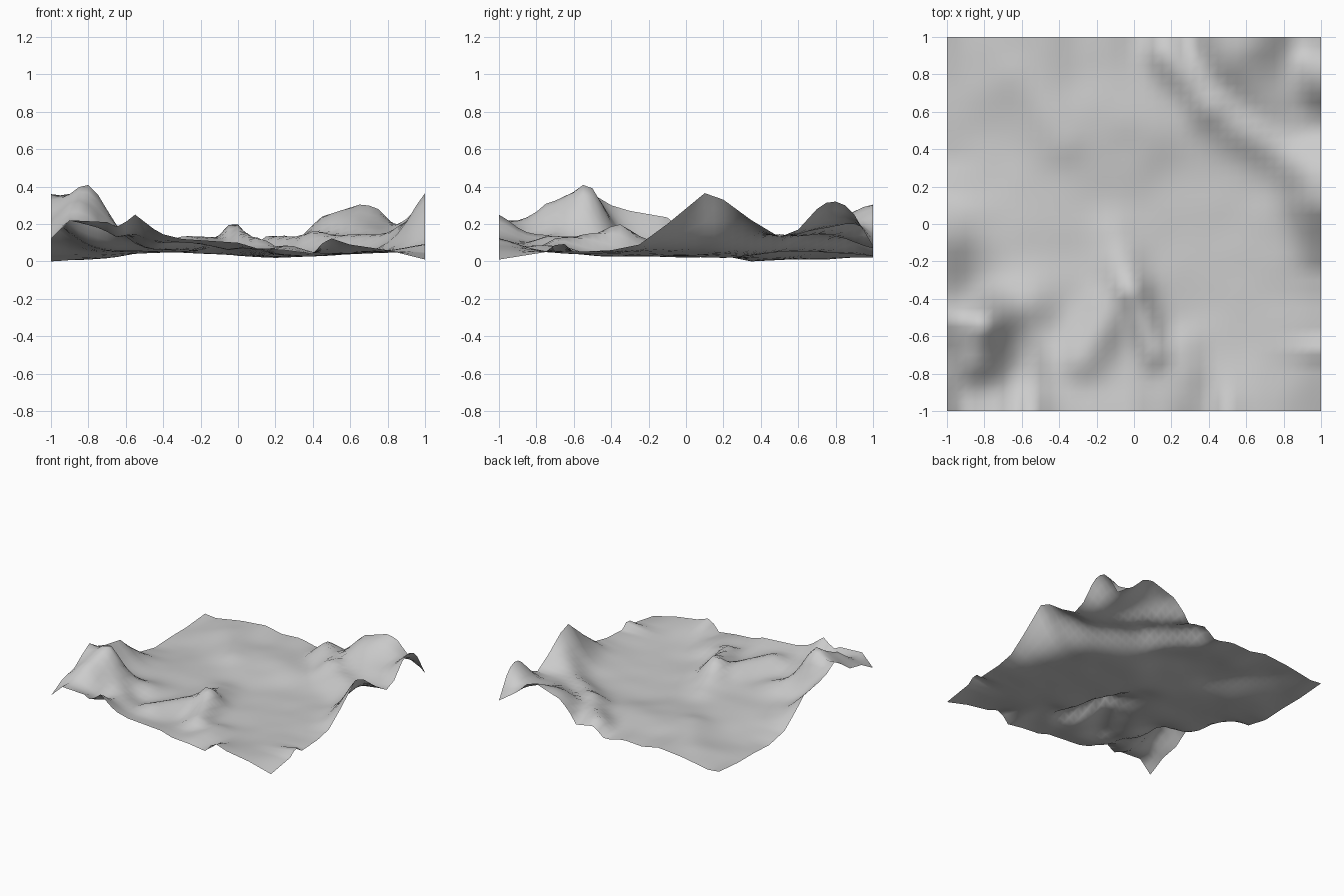
import bpy, bmesh, math
from mathutils import Vector, noise

if "Cube" in bpy.data.objects:
    bpy.data.objects.remove(bpy.data.objects["Cube"])

N = 40          # grid cells per side

# Edge height profiles: (position along edge, height)
SOUTH = [(-1, .12), (-.9, .22), (-.7, .21), (-.64, .18), (-.55, .25), (-.42, .15), (-.3, .12),
         (0, .10), (.1, .07), (.25, .06), (.4, .04), (.48, .13), (.6, .09), (.8, .06), (1, .01)]
NORTH = [(-1, .03), (-.9, .02), (-.67, .06), (-.45, .08), (-.3, .05), (-.13, .06), (.04, .02),
         (.14, .10), (.3, .07), (.36, .16), (.45, .24), (.67, .31), (.75, .28), (.84, .19), (1, .08)]
EAST = [(-1, .01), (-.75, .05), (-.67, .11), (-.6, .05), (-.4, .06), (-.25, .09), (-.1, .20),
        (.1, .365), (.2, .33), (.35, .22), (.5, .13), (.6, .17), (.7, .28), (.76, .32), (.83, .32),
        (.9, .25), (1, .08)]
WEST = [(-1, .12), (-.85, .20), (-.7, .23), (-.6, .30), (-.5, .36), (-.4, .30), (-.3, .27),
        (-.1, .235), (0, .15), (.15, .04), (.35, .0), (.55, .01), (.75, .01), (1, .03)]

# Ridges: (start x, y, height), (end x, y, height), radius
RIDGES = [
    ((-.84, -.70, .22), (-.80, -.55, .29), .15),     # main summit
    ((-.78, -.52, .19), (-.58, -.42, .07), .13),     # its eastern spur
    ((-.70, -.62, .13), (-.58, -.72, .06), .13),     # its south-eastern spur
    ((-.02, -.35, .13), (.11, -.68, .08), .09),      # central ridge, front leg
    ((-.03, -.35, .12), (-.10, -.08, .03), .11),     # central ridge, back leg
    ((-.12, -.45, .08), (-.28, -.72, .08), .12),     # central ridge, west leg
    ((.18, .92, .09), (.42, .62, .08), .11),         # diagonal ridge
    ((.42, .62, .09), (.85, .34, .09), .13),
    ((.55, .85, .12), (.80, .55, .07), .18),         # back hill shoulder
    ((-.60, .80, .025), (-.38, .45, .04), .14),      # low western ridge
    ((-.35, .52, .025), (.05, .50, .025), .20),      # low middle swell
    ((.27, -.95, .04), (.27, -.65, .04), .10),       # small front spur
]
# Hollows: x, y, depth, radius
HOLLOWS = [(.25, .15, .032, .40), (-.80, .40, .035, .32), (.40, -.45, .02, .30)]


def profile(pts, t):
    for (a, za), (b, zb) in zip(pts, pts[1:]):
        if t <= b:
            return za + (zb - za) * (t - a) / (b - a)
    return pts[-1][1]


def ridge(x, y, a, b, r):
    dx, dy = b[0] - a[0], b[1] - a[1]
    t = ((x - a[0]) * dx + (y - a[1]) * dy) / (dx * dx + dy * dy)
    t = min(1, max(0, t))
    d2 = (x - a[0] - t * dx) ** 2 + (y - a[1] - t * dy) ** 2
    return (a[2] + t * (b[2] - a[2])) * math.exp(-d2 / (r * r))


def inside(x, y):
    rise = sum(ridge(x, y, *r) ** 3 for r in RIDGES) ** (1 / 3)
    dip = sum(d * math.exp(-((x - a) ** 2 + (y - b) ** 2) / (r * r)) for a, b, d, r in HOLLOWS)
    rough = noise.noise(Vector((x * 5, y * 5, 2.3))) * (.008 + .06 * rise)
    return .052 - dip + rise + rough


def fall(d, w):
    return math.exp(-(d / w) ** 1.4)


def height(x, y):
    # interior relief, corrected near the borders to meet the edge profiles
    s, n = fall(1 + y, .17), fall(1 - y, .18)
    w, e = fall(1 + x, .13), fall(1 - x, .13)
    ds = profile(SOUTH, x) - inside(x, -1)
    dn = profile(NORTH, x) - inside(x, 1)
    dw = profile(WEST, y) - inside(-1, y)
    de = profile(EAST, y) - inside(1, y)
    z = inside(x, y) + ds * s + dn * n + dw * w + de * e
    for cx, fx, prof in ((-1, w, WEST), (1, e, EAST)):
        for cy, fy in ((-1, s), (1, n)):
            z -= (profile(prof, cy) - inside(cx, cy)) * fx * fy
    return max(z, 0)


# Terrain sheet
bm = bmesh.new()
bmesh.ops.create_grid(bm, x_segments=N, y_segments=N, size=1)
for v in bm.verts:
    v.co.z = height(v.co.x, v.co.y)
low = min(v.co.z for v in bm.verts)
for v in bm.verts:
    v.co.z -= low
for f in bm.faces:
    f.smooth = True
mesh = bpy.data.meshes.new("terrain")
bm.to_mesh(mesh)
bm.free()
bpy.context.collection.objects.link(bpy.data.objects.new("terrain", mesh))
